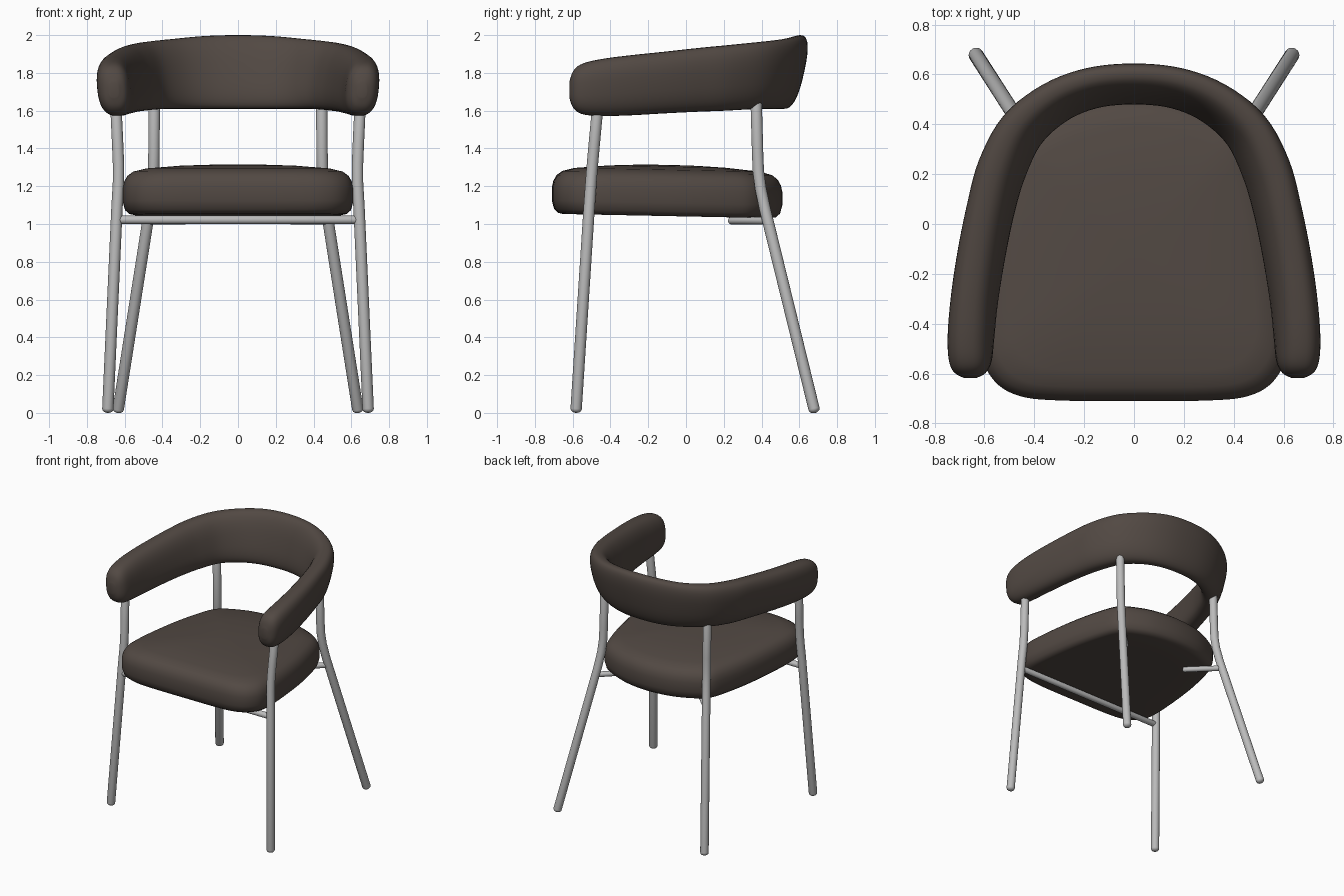
import bpy, bmesh, math
from mathutils import Vector

if "Cube" in bpy.data.objects:
    bpy.data.objects.remove(bpy.data.objects["Cube"])


def material(name, rgb):
    m = bpy.data.materials.new(name)
    m.diffuse_color = (*rgb, 1)
    m.use_nodes = True
    m.node_tree.nodes["Principled BSDF"].inputs["Base Color"].default_value = m.diffuse_color
    return m


BROWN = material("brown upholstery", (0.084, 0.066, 0.056))
METAL = material("light grey metal", (0.50, 0.50, 0.50))


def loft(name, rings, mat):
    """Skin a list of closed rings and cap both ends."""
    bm = bmesh.new()
    rows = [[bm.verts.new(p) for p in ring] for ring in rings]
    n = len(rows[0])
    for a, b in zip(rows, rows[1:]):
        for i in range(n):
            j = (i + 1) % n
            bm.faces.new((a[i], a[j], b[j], b[i]))
    bm.faces.new(rows[0])
    bm.faces.new(rows[-1])
    bmesh.ops.recalc_face_normals(bm, faces=bm.faces)
    for f in bm.faces:
        f.smooth = True
    me = bpy.data.meshes.new(name)
    bm.to_mesh(me)
    bm.free()
    me.materials.append(mat)
    ob = bpy.data.objects.new(name, me)
    bpy.context.collection.objects.link(ob)
    return ob


def spline(pts, steps, closed=False):
    """Catmull-Rom through points of any dimension."""
    n = len(pts)
    get = (lambda i: pts[i % n]) if closed else (lambda i: pts[max(0, min(n - 1, i))])
    out = []
    for i in range(n if closed else n - 1):
        for k in range(steps):
            t = k / steps
            out.append([0.5 * (2 * b + (c - a) * t + (2 * a - 5 * b + 4 * c - d) * t * t
                               + (3 * b - a - 3 * c + d) * t ** 3)
                        for a, b, c, d in zip(get(i - 1), get(i), get(i + 1), get(i + 2))])
    if not closed:
        out.append(list(pts[-1]))
    return out


def tube(name, pts, r, sides=20):
    """Round bar along a path, with domed ends."""
    pts = [Vector(p) for p in pts]
    first = (pts[1] - pts[0]).normalized()
    last = (pts[-1] - pts[-2]).normalized()
    dome = [(r * 0.7 * (1 - math.sin(a)), r * math.cos(a)) for a in (1.3, 0.9, 0.45, 0)]
    path = [(pts[0] + first * d, first, w) for d, w in dome]
    for a, b, c in zip(pts, pts[1:], pts[2:]):
        path.append((b, ((b - a).normalized() + (c - b).normalized()).normalized(), r))
    path += [(pts[-1] - last * d, last, w) for d, w in reversed(dome)]
    side = Vector((0, 1, 0)) if abs(first.z) > 0.5 else Vector((0, 0, 1))
    rings = []
    for c, t, w in path:
        u = t.cross(side).normalized()
        v = t.cross(u)
        rings.append([c + w * (u * math.cos(q) + v * math.sin(q))
                      for q in (2 * math.pi * k / sides for k in range(sides))])
    return loft(name, rings, METAL)


# Seat cushion: tapered outline with a rounded edge and a domed top
half = [(0, -0.71), (0.3, -0.708), (0.46, -0.69), (0.56, -0.63), (0.608, -0.52), (0.60, -0.3),
        (0.56, 0.0), (0.50, 0.25), (0.45, 0.36), (0.36, 0.425), (0.2, 0.487), (0, 0.51)]
outline = spline(half + [(-x, y) for x, y in half[-2:0:-1]], 5, closed=True)
edge = [(0.25, 1.04), (0.06, 1.04), (0.035, 1.045), (0.012, 1.065), (0, 1.11), (0, 1.18),
        (0.008, 1.215), (0.025, 1.245), (0.055, 1.268), (0.12, 1.285), (0.3, 1.302),
        (0.45, 1.309), (0.58, 1.311)]
rings = []
for inset, z in edge:
    s = 1 - inset / 0.61
    rings.append([(x * s, (y + 0.1) * s - 0.1, z - 0.02 * ((y + 0.1) * s - 0.1))
                  for x, y in outline])
loft("seat_cushion", rings, BROWN)

# Wraparound backrest and arms: x, y, half thickness, outward lean, bottom z, top z
stations = [(0, 0.562, 0.064, 0.085, 1.61, 2.0), (0.17, 0.545, 0.065, 0.085, 1.61, 1.995),
            (0.32, 0.485, 0.070, 0.085, 1.61, 1.98), (0.45, 0.375, 0.080, 0.08, 1.608, 1.965),
            (0.53, 0.22, 0.088, 0.07, 1.60, 1.948), (0.575, 0.06, 0.088, 0.06, 1.594, 1.932),
            (0.612, -0.12, 0.090, 0.05, 1.585, 1.912), (0.64, -0.30, 0.091, 0.04, 1.575, 1.893),
            (0.654, -0.45, 0.091, 0.03, 1.572, 1.873), (0.657, -0.55, 0.084, 0.02, 1.582, 1.848),
            (0.657, -0.597, 0.062, 0.01, 1.615, 1.81), (0.657, -0.618, 0.025, 0, 1.67, 1.75)]
path = spline([(-s[0], *s[1:]) for s in stations[:0:-1]] + stations, 5)
rings = []
for i, (x, y, th, lean, zb, zt) in enumerate(path):
    a, b = path[max(i - 1, 0)], path[min(i + 1, len(path) - 1)]
    t = Vector((b[0] - a[0], b[1] - a[1], 0)).normalized()
    out = Vector((-t.y, t.x, 0))
    ring = []
    for k in range(36):
        q = 2 * math.pi * k / 36
        cx, cz = (math.copysign(abs(f) ** 0.78, f) for f in (math.cos(q), math.sin(q)))
        p = Vector((x, y, (zb + zt) / 2)) + out * (th * cx + lean / 2 * cz)
        p.z += cz * (zt - zb) / 2
        ring.append(p)
    rings.append(ring)
loft("backrest_and_arms", rings, BROWN)

# Legs and rear seat supports, left and right
for side, s in (("left", -1), ("right", 1)):
    tube(f"front_leg_{side}", [(s * 0.69, -0.583, 0), (s * 0.641, -0.513, 1.08),
                               (s * 0.633, -0.503, 1.22), (s * 0.633, -0.495, 1.32),
                               (s * 0.637, -0.486, 1.42), (s * 0.65, -0.46, 1.70)], 0.03)
    tube(f"back_leg_{side}", [(s * 0.637, 0.683, 0), (s * 0.467, 0.418, 1.08),
                              (s * 0.453, 0.395, 1.19), (s * 0.447, 0.383, 1.28),
                              (s * 0.445, 0.379, 1.38), (s * 0.443, 0.37, 1.70)], 0.03)
    tube(f"rear_seat_support_{side}", [(s * 0.475, 0.43, 1.018), (s * 0.37, 0.33, 1.018),
                                       (s * 0.27, 0.23, 1.018)], 0.02)

# Front rail under the seat
tube("front_rail", [(-0.645, -0.517, 1.022), (0, -0.517, 1.022), (0.645, -0.517, 1.022)], 0.022)
